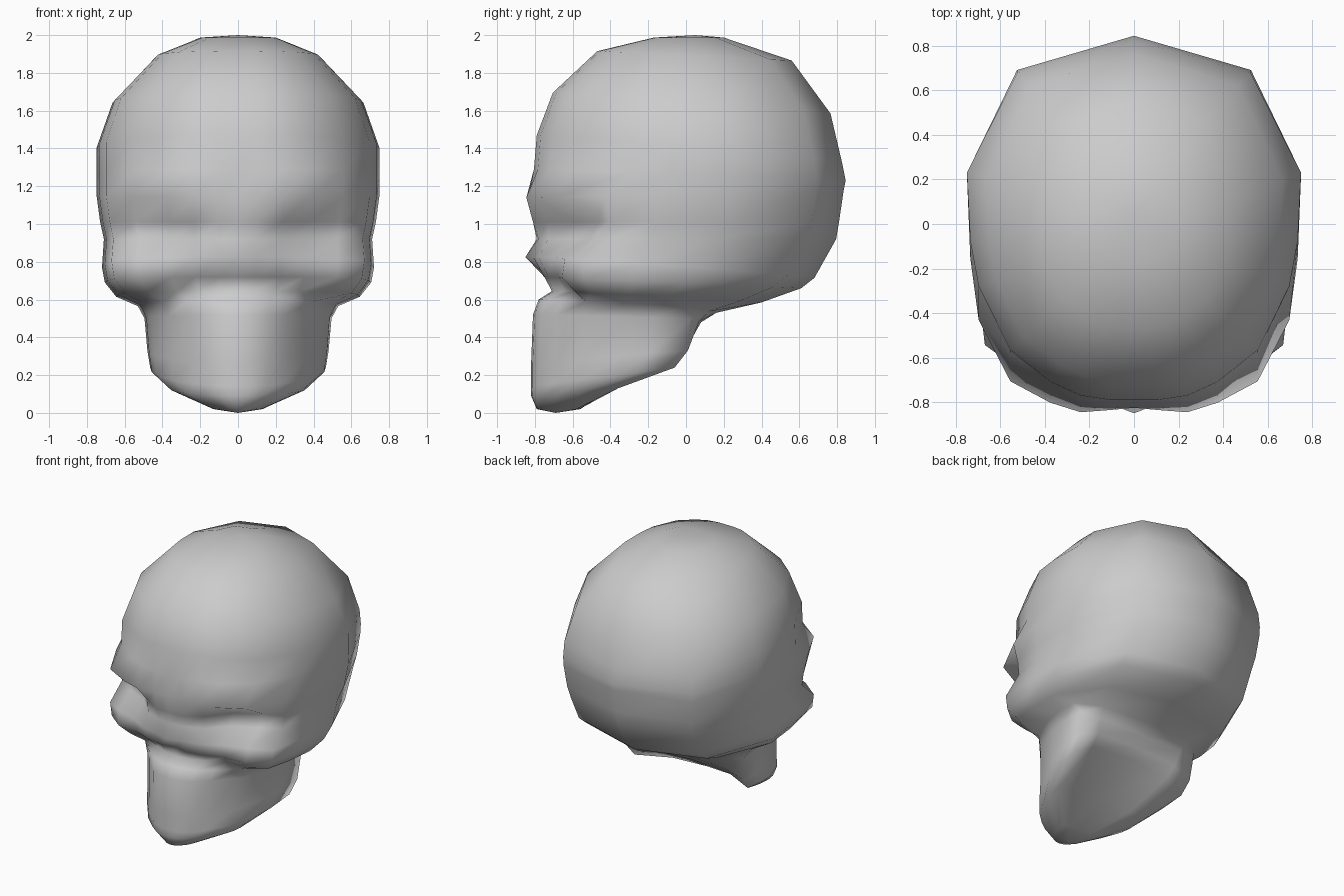
import bpy
import bmesh

if "Cube" in bpy.data.objects:
    bpy.data.objects.remove(bpy.data.objects["Cube"], do_unlink=True)

bone = bpy.data.materials.new("bone_grey")
bone.use_nodes = True
bone.diffuse_color = (0.6, 0.6, 0.6, 1)
bone.node_tree.nodes["Principled BSDF"].inputs["Base Color"].default_value = bone.diffuse_color

# Half outlines of a level section, from nape to nose, as shares of width and depth
ACROSS = [0, .7, 1, .98, .93, .74, .5, .32, .14, 0]
DOME = [1, .75, 0, -.3, -.5, -.78, -.92, -.98, -1, -1]
BROAD = [1, .76, 0, -.35, -.63, -.87, -.96, -1, -1, -1]
NARROW = [1, .78, 0, -.25, -.4, -.68, -.85, -.95, -.99, -1]
FACE_START = 4

# Each section: height, rise toward front, half width, y of widest point, y of back, y of front
CRANIUM = [(1.987, 0, .2, .03, .2, -.17), (1.89, .025, .43, .1, .56, -.47),
           (1.64, .055, .665, .2, .765, -.705), (1.4, .07, .75, .23, .825, -.79),
           (1.26, .03, .75, .23, .845, -.805)]
FACE = [(1.16, -.02, .75, .22, .835, -.845), (1.01, 0, .73, .2, .81, -.83),
        (.92, 0, .71, .15, .795, -.8), (.77, .055, .72, .08, .68, -.83),
        (.69, .03, .705, 0, .61, -.8), (.615, .03, .645, -.08, .4, -.73)]
JAW = [(.565, .035, .53, 0, .16, -.78), (.5, .02, .495, .03, .08, -.81),
       (.33, -.07, .48, .01, .03, -.82), (.24, -.1, .465, -.06, -.04, -.82),
       (.13, -.04, .36, -.36, -.33, -.82), (.02, 0, .13, -.58, -.56, -.79)]

# How far each face section is pushed in, from temple to nose
RELIEF = {
    "brow": (.02, 0, 0, 0, .01, .02),
    "socket": (.04, .23, .22, .1, .02, .02),
    "lower_socket": (.03, .17, .17, .07, .02, .01),
    "cheekbone": (-.05, .07, .09, .05, .02, -.02),
    "nostril": (-.04, .04, .09, .07, .05, .07),
    "under_nose": (-.01, .06, .11, .08, .03, .02),
}


def section(bm, spec, depths, relief=None):
    """Make one closed ring, mirrored over the middle."""
    z, rise, width, y_wide, y_back, y_front = spec
    half = []
    for i, (u, v) in enumerate(zip(ACROSS, depths)):
        reach = y_back - y_wide if v > 0 else y_wide - y_front
        push = relief[i - FACE_START] if relief and i >= FACE_START else 0
        half.append((u * width, y_wide + v * reach + push, z - v * rise))
    mirrored = [(-x, y, h) for x, y, h in half[-2:0:-1]]
    return [bm.verts.new(co) for co in half + mirrored]


def cap(bm, ring, tip):
    point = bm.verts.new(tip)
    for a, b in zip(ring, ring[1:] + ring[:1]):
        bm.faces.new((a, b, point))


# Skull as one skin over all sections
bm = bmesh.new()
rings = [section(bm, s, DOME) for s in CRANIUM]
rings += [section(bm, s, BROAD, r) for s, r in zip(FACE, RELIEF.values())]
rings += [section(bm, s, NARROW) for s in JAW]
for upper, lower in zip(rings, rings[1:]):
    for i in range(len(upper)):
        j = (i + 1) % len(upper)
        bm.faces.new((upper[i], upper[j], lower[j], lower[i]))
cap(bm, rings[0], (0, .05, 2))
cap(bm, rings[-1], (0, -.69, 0))
bmesh.ops.recalc_face_normals(bm, faces=bm.faces)
for face in bm.faces:
    face.smooth = True

mesh = bpy.data.meshes.new("skull")
bm.to_mesh(mesh)
bm.free()
mesh.materials.append(bone)
skull = bpy.data.objects.new("skull", mesh)
bpy.context.collection.objects.link(skull)
